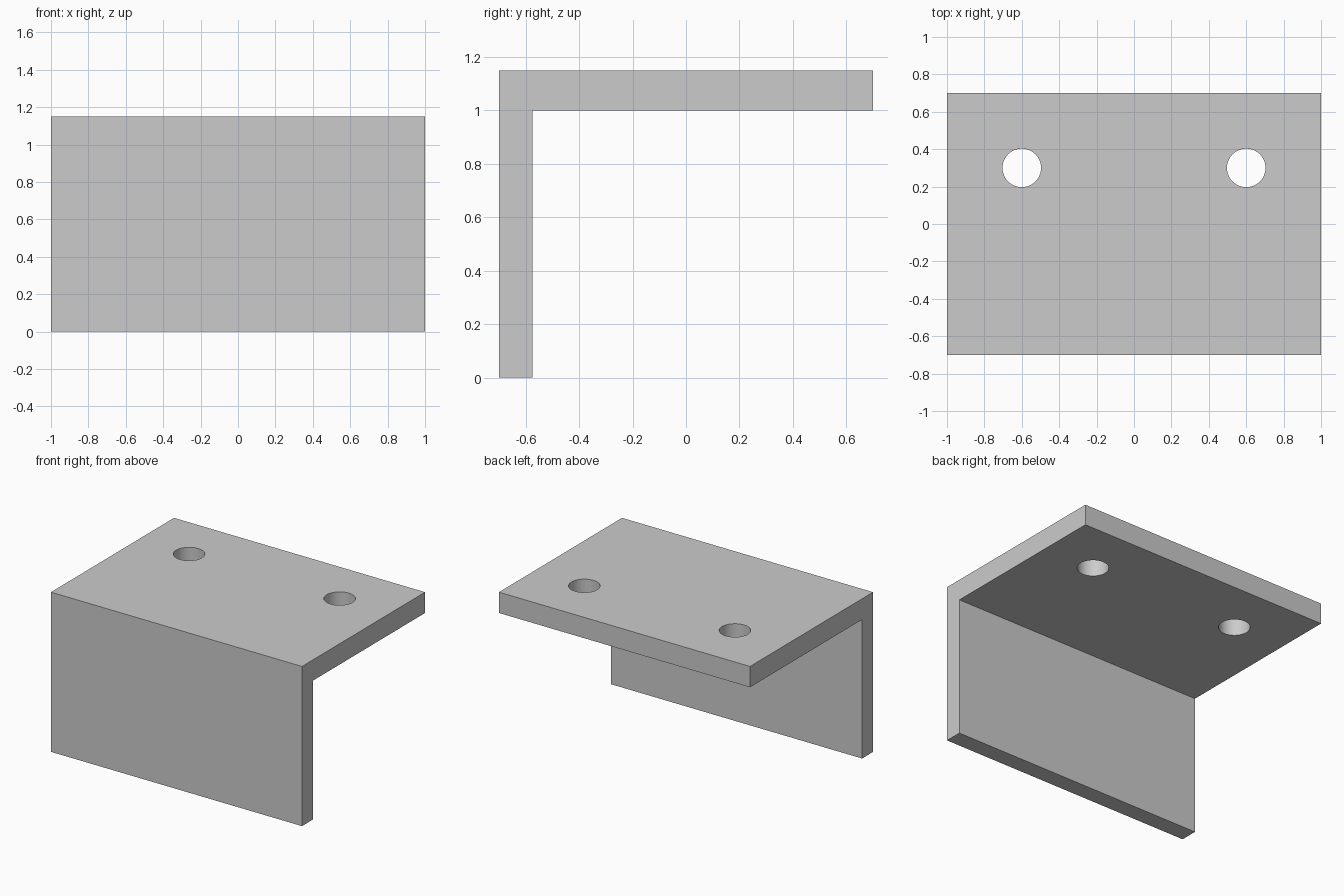
import bpy
import bmesh
import math

cube = bpy.data.objects.get("Cube")
if cube:
    bpy.data.objects.remove(cube, do_unlink=True)

WIDTH, DEPTH, HEIGHT = 2.0, 1.4, 1.15
PLATE, WALL = 0.15, 0.125
HOLE_X, HOLE_Y, HOLE_R = 0.6, 0.3, 0.103

grey = bpy.data.materials.new("plain grey")
grey.use_nodes = True
colour = (0.6, 0.6, 0.6, 1.0)
grey.diffuse_color = colour
grey.node_tree.nodes["Principled BSDF"].inputs["Base Color"].default_value = colour


def add_object(name, bm):
    bmesh.ops.recalc_face_normals(bm, faces=bm.faces)
    mesh = bpy.data.meshes.new(name)
    bm.to_mesh(mesh)
    bm.free()
    mesh.materials.append(grey)
    obj = bpy.data.objects.new(name, mesh)
    bpy.context.collection.objects.link(obj)
    return obj


# Angle bracket: L-shaped side profile extruded across the width
front, back = -DEPTH / 2, DEPTH / 2
under = HEIGHT - PLATE
profile = [(front, 0), (front + WALL, 0), (front + WALL, under),
           (back, under), (back, HEIGHT), (front, HEIGHT)]
bm = bmesh.new()
face = bm.faces.new([bm.verts.new((-WIDTH / 2, y, z)) for y, z in profile])
side = bmesh.ops.extrude_face_region(bm, geom=[face])["geom"]
bmesh.ops.translate(bm, vec=(WIDTH, 0, 0),
                    verts=[v for v in side if isinstance(v, bmesh.types.BMVert)])
bracket = add_object("angle_bracket", bm)

# Two round bolt holes through the top plate
bm = bmesh.new()
for s in (-1, 1):
    drill = bmesh.ops.create_cone(bm, cap_ends=True, segments=48, radius1=HOLE_R,
                                  radius2=HOLE_R, depth=PLATE * 3)
    bmesh.ops.translate(bm, verts=drill["verts"],
                        vec=(s * HOLE_X, HOLE_Y, HEIGHT - PLATE / 2))
cutter = add_object("hole_cutter", bm)
cutter.hide_render = True

cut = bracket.modifiers.new("bolt holes", "BOOLEAN")
cut.operation = "DIFFERENCE"
cut.solver = "EXACT"
cut.object = cutter
bpy.ops.object.select_all(action="DESELECT")
bracket.select_set(True)
bpy.context.view_layer.objects.active = bracket
bpy.ops.object.modifier_apply(modifier=cut.name)
bpy.data.objects.remove(cutter, do_unlink=True)

# Smooth hole walls, crisp plate edges
bpy.ops.object.shade_smooth_by_angle(angle=math.radians(30))
